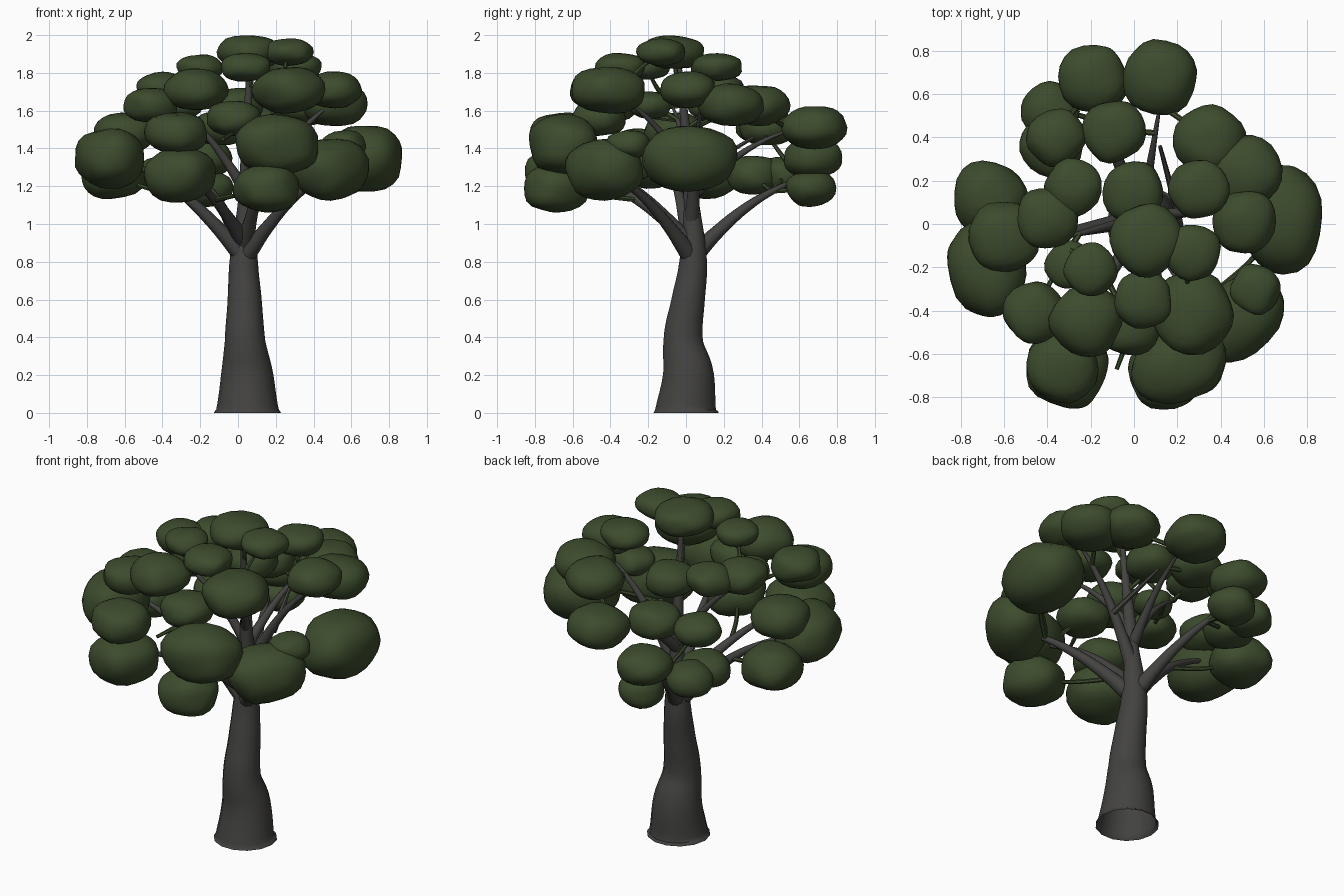
import bpy, bmesh, math, random
from mathutils import Vector, noise

if "Cube" in bpy.data.objects:
    bpy.data.objects.remove(bpy.data.objects["Cube"])

random.seed(4)


def material(name, rgb):
    m = bpy.data.materials.new(name)
    m.diffuse_color = (*rgb, 1)
    m.use_nodes = True
    m.node_tree.nodes["Principled BSDF"].inputs["Base Color"].default_value = m.diffuse_color
    return m


BARK = material("grey bark", (0.056, 0.055, 0.051))
LEAF = material("dark green leaf", (0.045, 0.071, 0.026))


def tube(name, pts, mat, sides=3, caps=True):
    """Smooth tapering tube through (x, y, z, radius) points."""
    cu = bpy.data.curves.new(name, 'CURVE')
    cu.dimensions = '3D'
    cu.bevel_depth = 1.0
    cu.bevel_resolution = sides
    cu.resolution_u = 6
    cu.use_fill_caps = caps
    sp = cu.splines.new('BEZIER')
    sp.bezier_points.add(len(pts) - 1)
    for bp, (x, y, z, r) in zip(sp.bezier_points, pts):
        bp.co = (x, y, z)
        bp.radius = r
        bp.handle_left_type = bp.handle_right_type = 'AUTO'
    ob = bpy.data.objects.new(name, cu)
    bpy.context.collection.objects.link(ob)
    cu.materials.append(mat)
    bpy.ops.object.select_all(action='DESELECT')
    ob.select_set(True)
    bpy.context.view_layer.objects.active = ob
    bpy.ops.object.convert(target='MESH')
    bpy.ops.object.shade_smooth_by_angle(angle=math.radians(50))


def leaf_clump(name, c, r):
    """Soft, slightly boxy pad of leaves: fat low down, flat near the top."""
    big = r > 0.19                      # big outer clumps stretch around the crown
    flat = 0.8 if big else 0.75 if c.z < 1.3 else 0.66 if c.z < 1.8 else 0.55
    out = Vector((c.x, c.y, 0)).normalized()
    side = Vector((-out.y, out.x, 0))
    bm = bmesh.new()
    bmesh.ops.create_icosphere(bm, subdivisions=3, radius=1)
    for v in bm.verts:
        n = v.co.normalized()
        k = r * (1 + 0.1 * noise.noise(n * 1.3 + c * 7))
        p = [math.copysign(abs(a) ** 0.9, a) * k for a in n]
        v.co = (c + out * p[0] * (0.87 if big else 1)
                + side * p[1] * (1.12 if big else 1) + Vector((0, 0, p[2] * flat)))
    for f in bm.faces:
        f.smooth = True
    me = bpy.data.meshes.new(name)
    bm.to_mesh(me)
    bm.free()
    me.materials.append(LEAF)
    bpy.context.collection.objects.link(bpy.data.objects.new(name, me))


# Trunk with a flared foot, open underneath, running up into the central leader
tube("trunk", [(.05, 0, 0, .178), (.05, 0, .02, .165), (.048, .012, .2, .139),
               (.037, -.015, .38, .107), (.035, .012, .6, .09),
               (.03, .037, .78, .077), (.04, .03, 1.1, .042),
               (.06, -.04, 1.88, .012)], BARK, 5, False)

# Limbs: start height on the trunk, then the tip; they rise steeply and bend outward
LIMBS = {
    "left": (.82, -.6, -.1, 1.34), "right": (.82, .5, -.42, 1.28),
    "back": (.82, -.2, .6, 1.24), "front": (.88, .18, -.55, 1.35),
    "front_left": (.9, -.28, -.55, 1.26), "right_upper": (1.0, .47, .08, 1.62),
    "back_upper": (1.15, .12, .55, 1.5), "left_upper": (1.18, -.35, -.07, 1.62),
    "front_upper": (1.25, .26, -.36, 1.68),
}
nodes = [Vector((.05, -.01, z)) for z in (1.35, 1.5, 1.68)]
for n, (z0, *tip) in LIMBS.items():
    root, tip = Vector((.035, .03, z0)), Vector(tip)
    r0 = .052 - .05 * (z0 - .8)
    pts = []
    for t in (0, .25, .5, .75, 1):
        p = root.lerp(tip, t)
        p.z += .13 * math.sin(math.pi * t) * (tip.z - z0)
        pts.append((*p, r0 * (1 - .8 * t ** .7)))
        if t >= .5:
            nodes.append(p)
    tube(n + "_limb", pts, BARK)

# Leaf clumps by height: (x, y, radius)
CLUMPS = {
    1.19: [(-.16, .66, .13), (.15, -.69, .17)],
    1.26: [(-.39, .52, .13), (-.38, .36, .14), (-.67, .12, .17), (-.31, -.66, .19)],
    1.29: [(.49, -.43, .2)],
    1.35: [(-.19, .67, .155), (.68, .02, .22), (-.68, -.21, .2)],
    1.42: [(.56, -.3, .115), (.21, -.65, .2)],
    1.48: [(-.6, -.06, .165), (-.33, -.66, .165)],
    1.51: [(.12, .68, .17), (-.36, .4, .13), (-.09, .43, .145)],
    1.56: [(-.02, -.46, .145)],
    1.63: [(.35, .39, .16), (.51, .24, .17), (0, .15, .14), (-.46, -.41, .14),
           (-.3, -.19, .11)],
    1.71: [(.51, .01, .145), (-.28, .17, .13), (-.4, .03, .14), (-.22, -.45, .165),
           (.27, -.41, .19)],
    1.83: [(.3, .16, .135), (-.2, -.21, .12), (.04, -.35, .135)],
    1.91: [(.06, -.07, .165), (.27, -.13, .13)],
}
for z, clumps in CLUMPS.items():
    for i, (x, y, r) in enumerate(clumps, 1):
        end = Vector((x, y, z))
        tag = f"{round(z * 100)}_{i}"
        leaf_clump("leaf_clump_" + tag, end, r)
        # Thin green twig from the nearest limb up into the clump
        start = min(nodes, key=lambda p: (end - p).length + 3 * max(0, p.z - end.z + .05))
        bend = Vector([random.uniform(-.02, .02) for _ in range(3)])
        mid = start.lerp(end, .5) + bend
        tube("twig_" + tag, [(*start, .014), (*mid, .012), (*end, .008)], LEAF, 1)

# Bare twigs poking out of the gaps
tube("bare_back_twig", [(.2, .06, 1.28, .018), (.12, .36, 1.46, .009)], BARK, 1)
tube("bare_front_twig", [(0, -.46, 1.5, .014), (-.08, -.67, 1.45, .01)], LEAF, 1)
